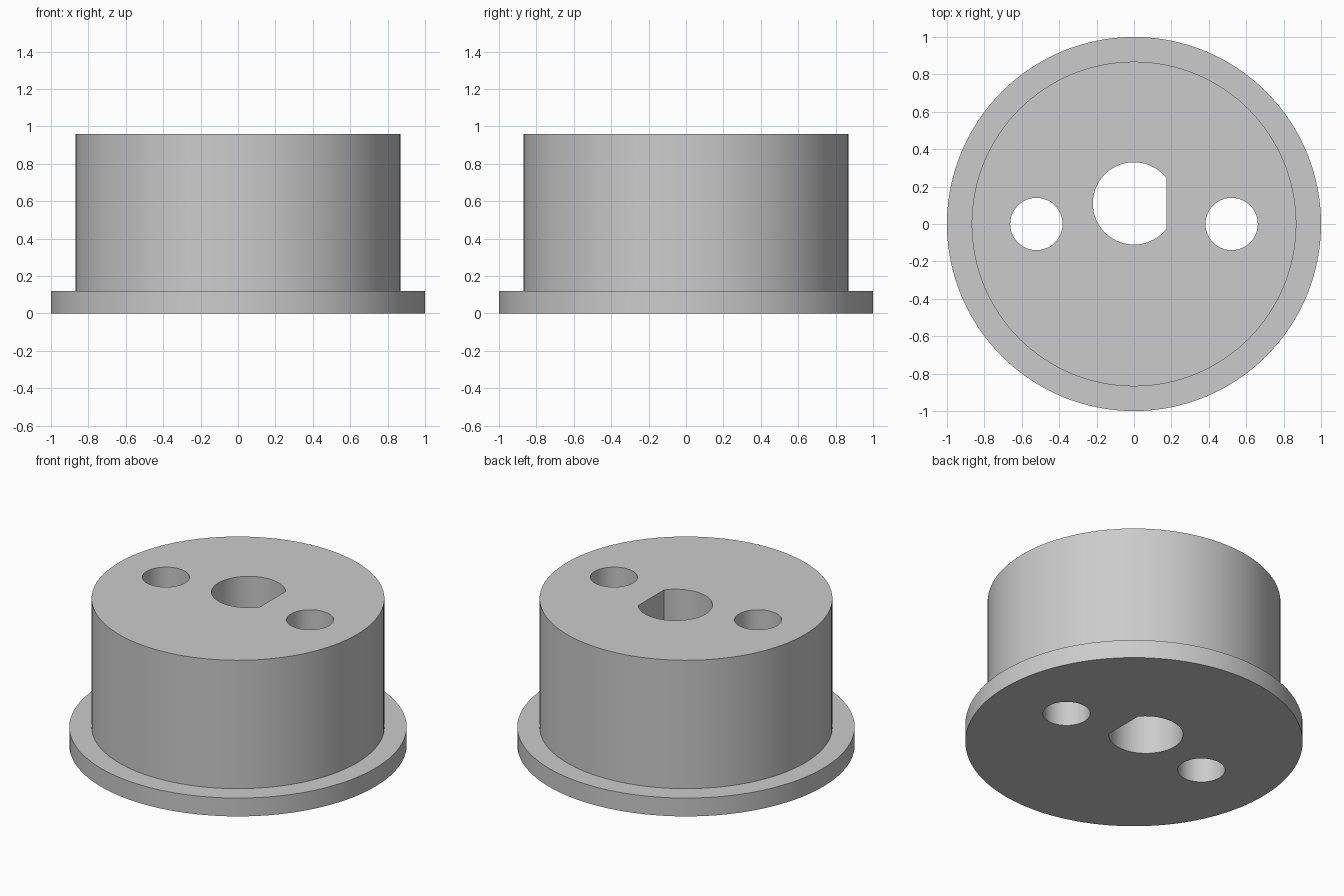
import bpy
import bmesh
import math

default = bpy.data.objects.get("Cube")
if default:
    bpy.data.objects.remove(default, do_unlink=True)

FLANGE_R, BODY_R = 1.0, 0.868
FLANGE_H, TOTAL_H = 0.12, 0.96
BORE_R, BORE_Y, FLAT_X = 0.22, 0.11, 0.175
PIN_R, PIN_X = 0.14, 0.522

grey = bpy.data.materials.new("plain grey")
grey.use_nodes = True
colour = (0.6, 0.6, 0.6, 1)
grey.diffuse_color = colour
grey.node_tree.nodes["Principled BSDF"].inputs["Base Color"].default_value = colour


def circle(radius, count, x=0, y=0, start=0, end=math.tau, closed=True):
    steps = count if closed else count - 1
    angles = [start + (end - start) * i / steps for i in range(count)]
    return [(x + radius * math.cos(a), y + radius * math.sin(a)) for a in angles]


def prism(name, rings):
    """Join stacked outlines, given as (points, height), into a closed solid."""
    bm = bmesh.new()
    loops = [[bm.verts.new((x, y, z)) for x, y in pts] for pts, z in rings]
    bm.faces.new(loops[0][::-1])
    bm.faces.new(loops[-1])
    for low, high in zip(loops, loops[1:]):
        for i in range(len(low)):
            j = (i + 1) % len(low)
            bm.faces.new((low[i], low[j], high[j], high[i]))
    bmesh.ops.recalc_face_normals(bm, faces=bm.faces)
    mesh = bpy.data.meshes.new(name)
    bm.to_mesh(mesh)
    bm.free()
    mesh.materials.append(grey)
    obj = bpy.data.objects.new(name, mesh)
    bpy.context.collection.objects.link(obj)
    return obj


# Stepped round body with a flange at the foot
outer, inner = circle(FLANGE_R, 128), circle(BODY_R, 128)
body = prism("flanged_body", [(outer, 0), (outer, FLANGE_H),
                              (inner, FLANGE_H), (inner, TOTAL_H)])

# D-shaped bore and the two pin holes
half = math.acos(FLAT_X / BORE_R)
bore = circle(BORE_R, 56, 0, BORE_Y, half, math.tau - half, closed=False)
outlines = {"bore_cutter": bore,
            "left_pin_cutter": circle(PIN_R, 48, PIN_X),
            "right_pin_cutter": circle(PIN_R, 48, -PIN_X)}

bpy.context.view_layer.objects.active = body
for name, outline in outlines.items():
    cutter = prism(name, [(outline, -0.1), (outline, TOTAL_H + 0.1)])
    cutter.hide_render = True
    cut = body.modifiers.new(name, "BOOLEAN")
    cut.operation = "DIFFERENCE"
    cut.solver = "EXACT"
    cut.object = cutter
    bpy.ops.object.modifier_apply(modifier=cut.name)
    bpy.data.objects.remove(cutter, do_unlink=True)

# Smooth walls with crisp rims
bpy.ops.object.select_all(action="DESELECT")
body.select_set(True)
bpy.ops.object.shade_smooth_by_angle(angle=math.radians(30))
